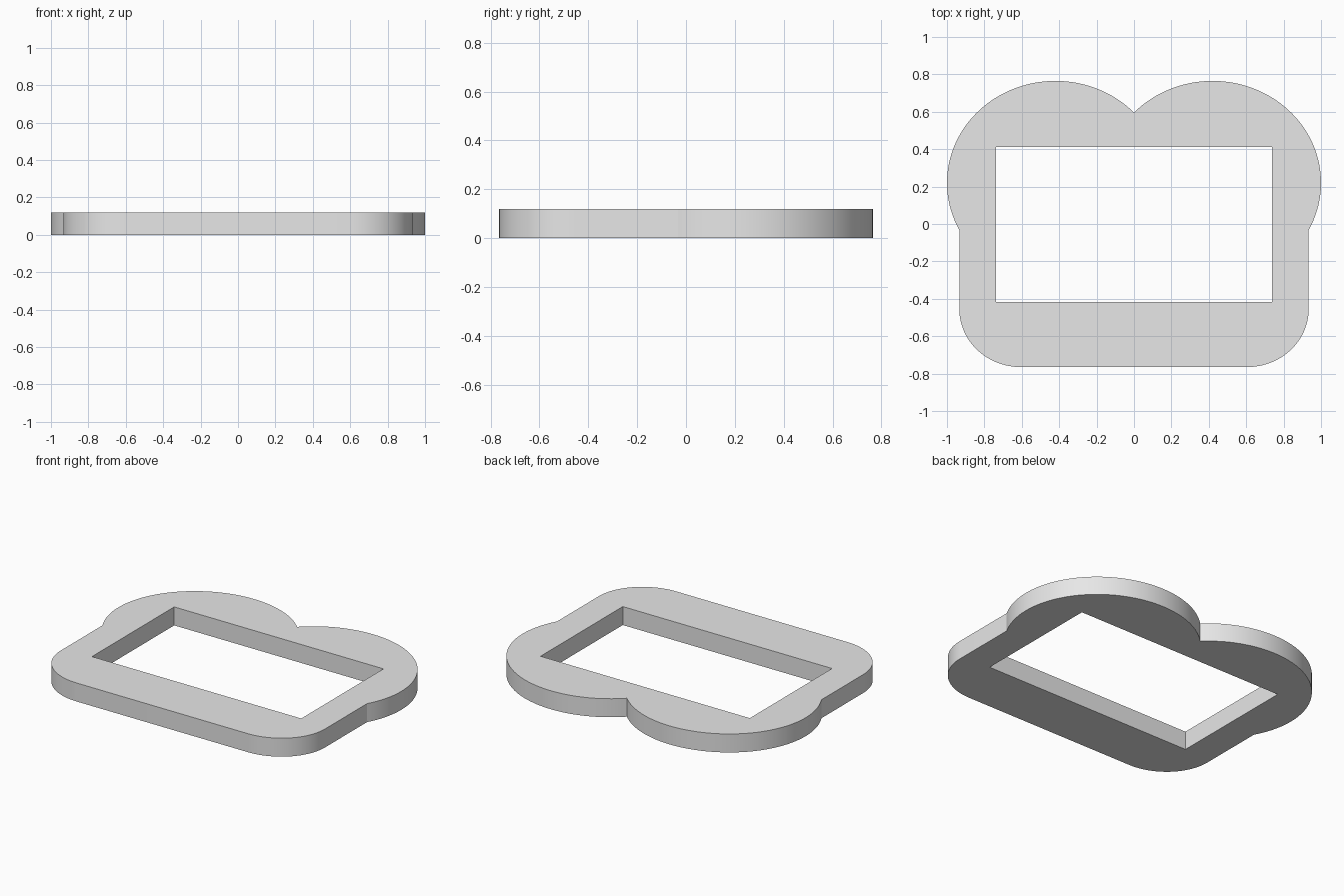
import bpy, bmesh, math

cube = bpy.data.objects.get("Cube")
if cube:
    bpy.data.objects.remove(cube, do_unlink=True)

THICK = 0.118
SIDE, BOTTOM = 0.934, -0.765        # straight outer edges
CORNER_X, CORNER_Y = 0.33, 0.31     # rounded front corners
LOBE_X, LOBE_Y = 0.42, 0.22         # centre of each rear lobe
LOBE_A, LOBE_B = 0.58, 0.545        # lobe radii
HOLE_X, HOLE_BACK, HOLE_FRONT = 0.739, 0.412, -0.418

grey = bpy.data.materials.new("plain grey")
grey.use_nodes = True
colour = (0.8, 0.8, 0.8, 1)
grey.diffuse_color = colour
grey.node_tree.nodes["Principled BSDF"].inputs["Base Color"].default_value = colour


def arc(cx, cy, rx, ry, start, end, steps):
    angles = [start + (end - start) * i / steps for i in range(steps + 1)]
    return [(cx + rx * math.cos(a), cy + ry * math.sin(a)) for a in angles]


def add_loop(bm, points):
    verts = [bm.verts.new((x, y, 0)) for x, y in points]
    return [bm.edges.new((v, verts[i - 1])) for i, v in enumerate(verts)]


# Half outline: front corner, then rear lobe up to the centre notch
half = arc(SIDE - CORNER_X, BOTTOM + CORNER_Y, CORNER_X, CORNER_Y, -math.pi / 2, 0, 24)
kink = -math.acos((SIDE - LOBE_X) / LOBE_A)
notch = math.acos(-LOBE_X / LOBE_A)
half += arc(LOBE_X, LOBE_Y, LOBE_A, LOBE_B, kink, notch, 56)
outline = half + [(-x, y) for x, y in reversed(half[:-1])]

# Rectangular window
window = [(-HOLE_X, HOLE_FRONT), (HOLE_X, HOLE_FRONT),
          (HOLE_X, HOLE_BACK), (-HOLE_X, HOLE_BACK)]

# Flat plate with the window left open, raised to full thickness
bm = bmesh.new()
edges = add_loop(bm, outline) + add_loop(bm, window)
bmesh.ops.triangle_fill(bm, use_beauty=True, use_dissolve=False,
                        edges=edges, normal=(0, 0, 1))
raised = bmesh.ops.extrude_face_region(bm, geom=bm.faces[:], use_keep_orig=True)
top = [g for g in raised["geom"] if isinstance(g, bmesh.types.BMVert)]
bmesh.ops.translate(bm, verts=top, vec=(0, 0, THICK))
bmesh.ops.recalc_face_normals(bm, faces=bm.faces[:])

mesh = bpy.data.meshes.new("lobed_frame")
bm.to_mesh(mesh)
bm.free()
mesh.materials.append(grey)
frame = bpy.data.objects.new("lobed_frame", mesh)
bpy.context.collection.objects.link(frame)

# Smooth curved walls, sharp rims and corners
bpy.ops.object.select_all(action="DESELECT")
frame.select_set(True)
bpy.context.view_layer.objects.active = frame
bpy.ops.object.shade_smooth_by_angle(angle=math.radians(20))
